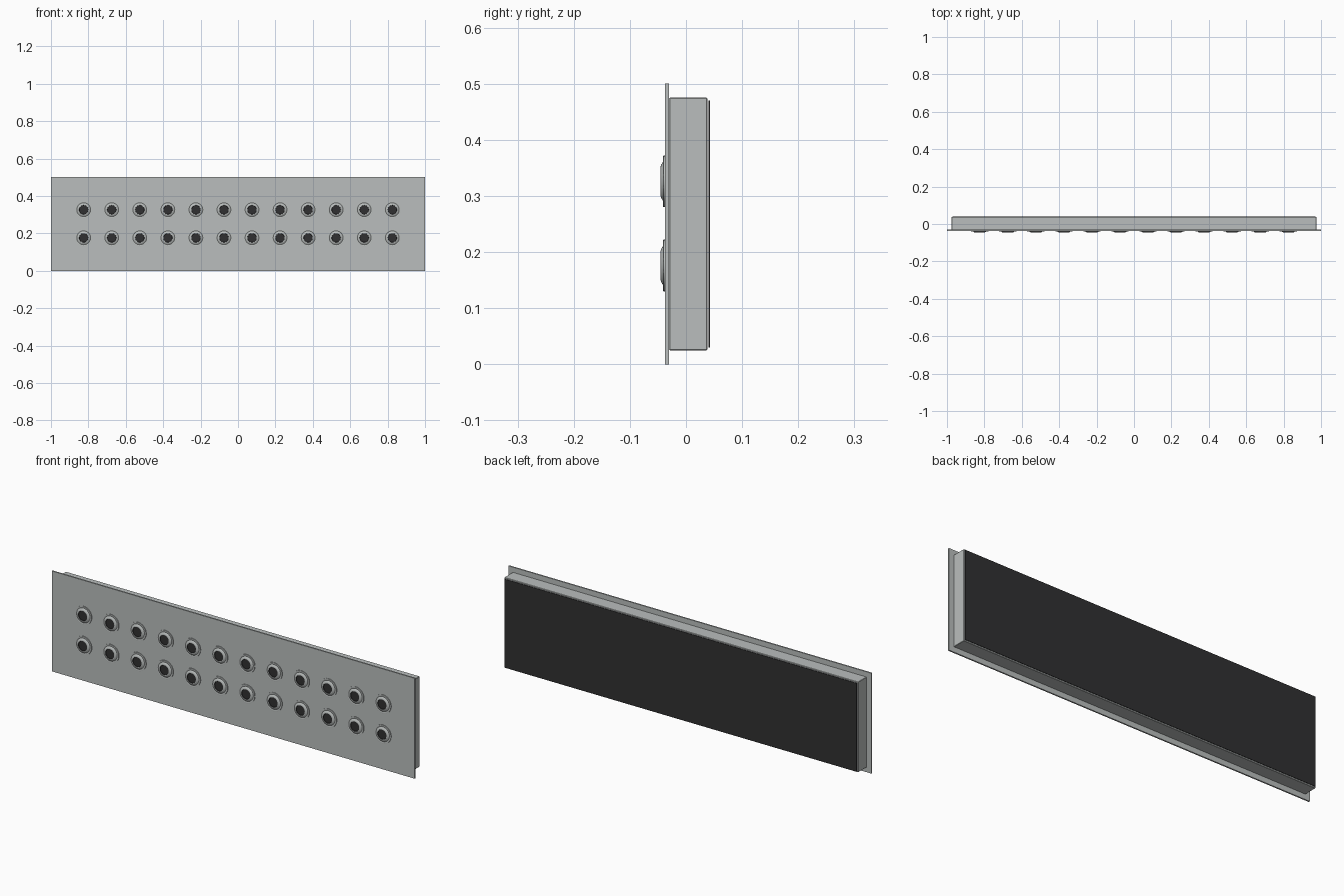
import bpy, bmesh, math

if "Cube" in bpy.data.objects:
    bpy.data.objects.remove(bpy.data.objects["Cube"])


def material(name, rgb):
    m = bpy.data.materials.new(name)
    m.diffuse_color = (*rgb, 1)
    m.use_nodes = True
    m.node_tree.nodes["Principled BSDF"].inputs["Base Color"].default_value = m.diffuse_color
    return m


grey = material("light grey metal", (0.49, 0.515, 0.508))
dark = material("near black", (0.03, 0.03, 0.031))


def box(name, x, y0, y1, z0, z1, mat, bevel=0):
    bpy.ops.mesh.primitive_cube_add(size=1, location=(0, (y0 + y1) / 2, (z0 + z1) / 2))
    ob = bpy.context.object
    ob.name = name
    ob.scale = (2 * x, y1 - y0, z1 - z0)
    bpy.ops.object.transform_apply(location=False, rotation=False, scale=True)
    ob.data.materials.append(mat)
    if bevel:
        mod = ob.modifiers.new("soft edges", 'BEVEL')
        mod.width = bevel
        mod.segments = 1
    return ob


# Front plate, plenum body and dark rear panel
box("front_plate", 1.0, -0.037, -0.030, 0.0, 0.5, grey)
box("plenum_body", 0.975, -0.030, 0.038, 0.025, 0.475, grey, 0.0015)
box("rear_panel", 0.970, 0.0405, 0.043, 0.030, 0.470, dark)

# Nozzle: flat collar, rounded lip and dark mouth, as a lathed (radius, y) profile
PROFILE = [(0.046, -0.0365), (0.046, -0.0405), (0.041, -0.0410), (0.037, -0.0395),
           (0.034, -0.0415), (0.030, -0.0440), (0.0265, -0.0452), (0.0245, -0.0450),
           (0.0235, -0.0425)]
SIDES = 32
bm = bmesh.new()
rings = []
for r, y in PROFILE:
    rings.append([bm.verts.new((r * math.cos(a), y, r * math.sin(a)))
                  for a in (2 * math.pi * i / SIDES for i in range(SIDES))])
for k in range(len(rings) - 1):
    for i in range(SIDES):
        j = (i + 1) % SIDES
        f = bm.faces.new((rings[k][i], rings[k][j], rings[k + 1][j], rings[k + 1][i]))
        f.material_index = int(k == len(rings) - 2)
bm.faces.new(rings[-1]).material_index = 1
bmesh.ops.recalc_face_normals(bm, faces=bm.faces)
bm.faces.ensure_lookup_table()
if bm.faces[-1].normal.y > 0:
    bmesh.ops.reverse_faces(bm, faces=bm.faces)
mesh = bpy.data.meshes.new("nozzle")
bm.to_mesh(mesh)
bm.free()
mesh.materials.append(grey)
mesh.materials.append(dark)

# Two rows of twelve nozzles
first = None
for row, z in (("lower", 0.176), ("upper", 0.326)):
    for c in range(12):
        ob = bpy.data.objects.new(f"{row}_nozzle_{c + 1}", mesh)
        ob.location = (-0.825 + 0.15 * c, 0, z)
        bpy.context.collection.objects.link(ob)
        first = first or ob

# Smooth the shared nozzle mesh
bpy.ops.object.select_all(action='DESELECT')
first.select_set(True)
bpy.context.view_layer.objects.active = first
bpy.ops.object.shade_smooth_by_angle(angle=math.radians(40))
